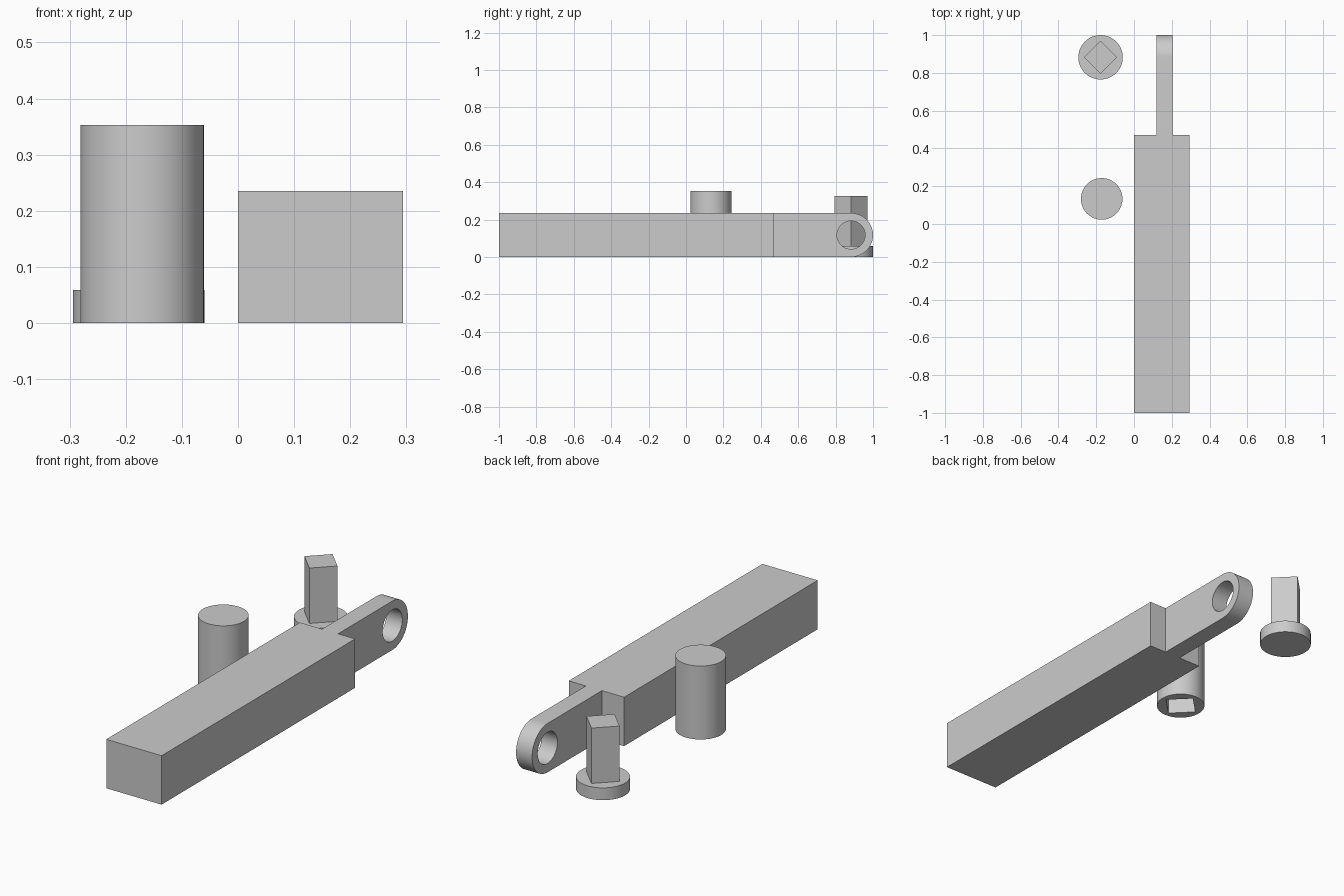
import bpy, bmesh, math

if "Cube" in bpy.data.objects:
    bpy.data.objects.remove(bpy.data.objects["Cube"])

grey = bpy.data.materials.new("plain grey")
grey.diffuse_color = (0.6, 0.6, 0.6, 1)
grey.use_nodes = True
grey.node_tree.nodes["Principled BSDF"].inputs["Base Color"].default_value = grey.diffuse_color


def prism(name, outline, vector, place):
    """Extrude a closed 2D outline, placed in 3D by 'place', along a vector."""
    bm = bmesh.new()
    face = bm.faces.new([bm.verts.new(place(*p)) for p in outline])
    new = bmesh.ops.extrude_face_region(bm, geom=[face])["geom"]
    bmesh.ops.translate(bm, vec=vector,
                        verts=[v for v in new if isinstance(v, bmesh.types.BMVert)])
    bmesh.ops.recalc_face_normals(bm, faces=bm.faces)
    mesh = bpy.data.meshes.new(name)
    bm.to_mesh(mesh)
    bm.free()
    mesh.materials.append(grey)
    ob = bpy.data.objects.new(name, mesh)
    bpy.context.collection.objects.link(ob)
    return ob


def arc(cx, cy, r, n, start=0.0, sweep=math.tau):
    """Points on an arc; a full turn leaves out the repeated end point."""
    count = n if sweep == math.tau else n + 1
    return [(cx + r * math.cos(start + sweep * i / n),
             cy + r * math.sin(start + sweep * i / n)) for i in range(count)]


def upright(name, outline, z0, z1):
    return prism(name, outline, (0, 0, z1 - z0), lambda x, y: (x, y, z0))


def sideways(name, outline, x0, x1):
    return prism(name, outline, (x1 - x0, 0, 0), lambda y, z: (x0, y, z))


def boolean(ob, other, operation):
    mod = ob.modifiers.new(operation.lower(), 'BOOLEAN')
    mod.operation = operation
    mod.solver = 'EXACT'
    mod.object = other
    bpy.context.view_layer.objects.active = ob
    bpy.ops.object.modifier_apply(modifier=mod.name)
    bpy.data.objects.remove(other)


def smooth(ob):
    bpy.ops.object.select_all(action='DESELECT')
    ob.select_set(True)
    bpy.context.view_layer.objects.active = ob
    bpy.ops.object.shade_smooth_by_angle(angle=math.radians(30))


H = 0.235            # bar height
R = H / 2            # tongue end radius
EYE_Y = 1 - R        # centre of the tongue hole
HALF_DIAGONAL = 0.088

# Square bar
bar = upright("bar", [(0, -1), (0.294, -1), (0.294, 0.47), (0, 0.47)], 0, H)

# Flat tongue with a rounded, drilled end
tongue_outline = [(0.40, 0)] + arc(EYE_Y, R, R, 32, -math.pi / 2, math.pi) + [(0.40, H)]
tongue = sideways("tongue", tongue_outline, 0.118, 0.203)
boolean(tongue, sideways("hole", arc(EYE_Y, R, 0.075, 48), 0.05, 0.28), 'DIFFERENCE')
boolean(bar, tongue, 'UNION')
smooth(bar)

# Round sleeve with a square socket open at the bottom
sleeve = upright("sleeve", arc(-0.171, 0.133, 0.11, 64), 0, 0.353)
socket = upright("socket", arc(-0.171, 0.133, HALF_DIAGONAL, 4), -0.1, 0.265)
boolean(sleeve, socket, 'DIFFERENCE')
smooth(sleeve)

# Pin: round head with a square shank standing on it
pin = upright("pin", arc(-0.177, EYE_Y, R, 64), 0, 0.059)
shank = upright("shank", arc(-0.177, EYE_Y, HALF_DIAGONAL, 4), 0.03, 0.325)
boolean(pin, shank, 'UNION')
smooth(pin)
